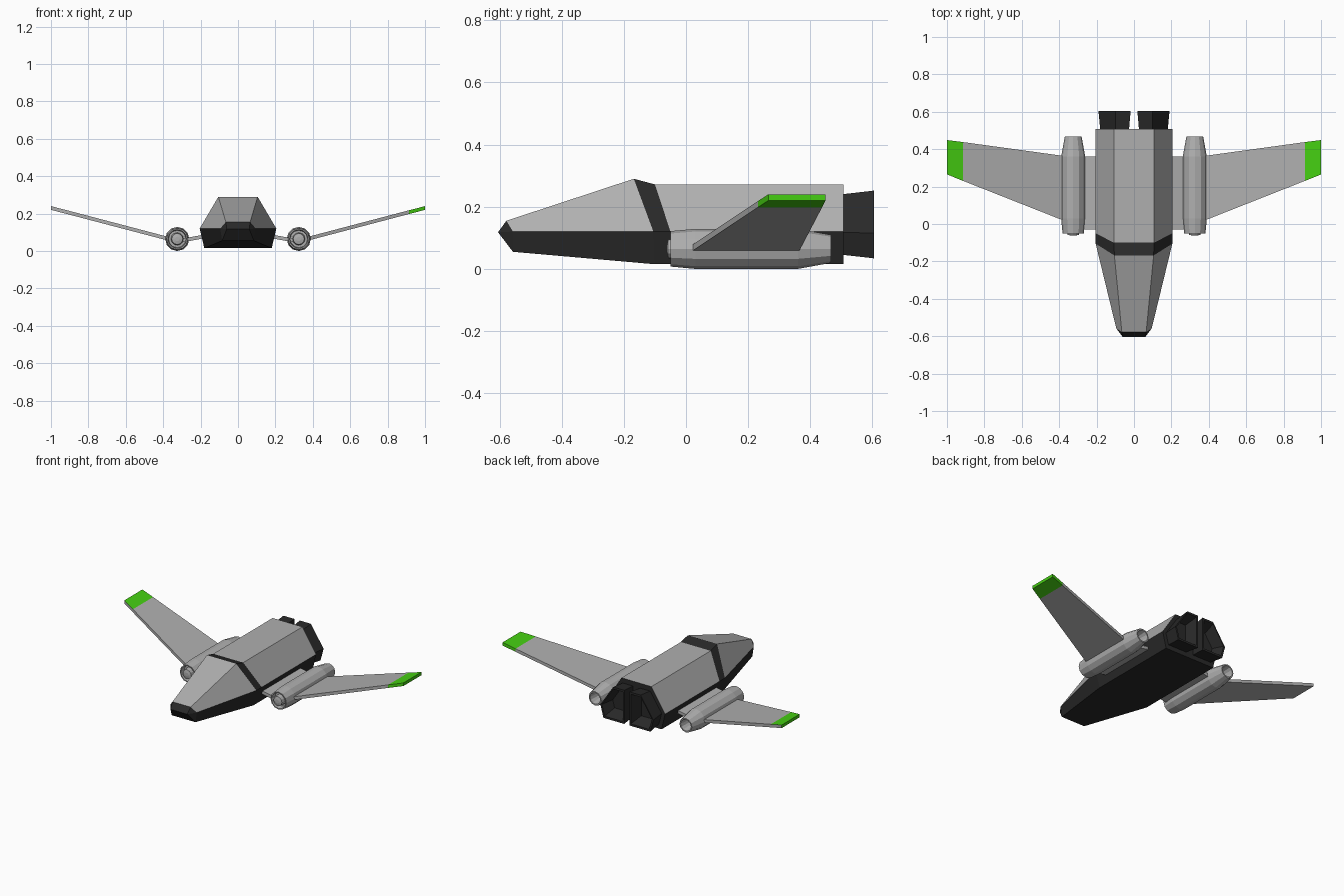
import bpy, bmesh, math

if "Cube" in bpy.data.objects:
    bpy.data.objects.remove(bpy.data.objects["Cube"])


def material(name, rgb):
    m = bpy.data.materials.new(name)
    m.diffuse_color = (*rgb, 1)
    m.use_nodes = True
    m.node_tree.nodes["Principled BSDF"].inputs["Base Color"].default_value = m.diffuse_color
    return m


GREY = material("hull_grey", (0.43, 0.43, 0.43))
DARK = material("dark_panel", (0.022, 0.022, 0.022))
GREEN = material("wing_tip_green", (0.06, 0.62, 0.006))


def finish(bm, name, mats):
    bmesh.ops.remove_doubles(bm, verts=bm.verts, dist=0.0005)
    bmesh.ops.recalc_face_normals(bm, faces=bm.faces)
    me = bpy.data.meshes.new(name)
    for m in mats:
        me.materials.append(m)
    bm.to_mesh(me)
    bm.free()
    ob = bpy.data.objects.new(name, me)
    bpy.context.collection.objects.link(ob)
    return ob


def loft(bm, rings, paint=None, cap_start=True, cap_end=True):
    """Join equal rings of points; paint(segment, side) gives the material slot."""
    vs = [[bm.verts.new(p) for p in r] for r in rings]
    n = len(vs[0])
    for i in range(len(vs) - 1):
        for j in range(n):
            k = (j + 1) % n
            f = bm.faces.new((vs[i][j], vs[i][k], vs[i + 1][k], vs[i + 1][j]))
            if paint:
                f.material_index = paint(i, j)
    if cap_start:
        bm.faces.new(vs[0])
    if cap_end:
        bm.faces.new(vs[-1])
    return vs


# Fuselage: six-sided sections, each given as (y, half width, z) for top, middle, bottom
def section(top, mid, bot):
    right = [(w, y, z) for y, w, z in (top, mid, bot)]
    return right + [(-x, y, z) for x, y, z in reversed(right)]


sections = [
    section((-.578, .065, .155), (-.557, .095, .12), (-.557, .085, .055)),
    section((-.168, .105, .29), (-.105, .205, .12), (-.10, .18, .015)),
    section((-.10, .107, .272), (-.05, .205, .12), (-.05, .18, .015)),
    section((.507, .107, .272), (.507, .205, .12), (.507, .18, .015)),
]
bm = bmesh.new()
# Sides 0, 4 and 5 are above the waist; segment 1 is the dark band
vs = loft(bm, sections, lambda i, j: 0 if j in (0, 4, 5) and i != 1 else 1, False, True)
tr, mr, br, bl, ml, tl = vs[0]
nr, nl = (bm.verts.new((s * .06, -.605, .118)) for s in (1, -1))
for f in ((tl, tr, nr, nl), (nl, nr, br, bl), (tr, mr, nr), (mr, br, nr),
          (tl, ml, nl), (ml, bl, nl)):
    bm.faces.new(f).material_index = 1
for f in bm.faces:
    if all(v.co.y > .5 for v in f.verts):
        f.material_index = 1
finish(bm, "fuselage", [GREY, DARK])

# Hollow rear thrusters following the hull outline
outline = [(.018, .252), (.098, .252), (.19, .115), (.168, .034), (.018, .034)]
for s, side in ((-1, "left"), (1, "right")):
    bm = bmesh.new()
    rings = []
    for y, k in ((.50, .89), (.605, 1), (.605, .88), (.53, .6)):
        rings.append([(s * (.10 + (x - .10) * k), y, .142 + (z - .142) * k) for x, z in outline])
    loft(bm, rings)
    finish(bm, side + "_thruster", [DARK])

# Turned engine pods with intake hub and hollow exhaust
profile = [(.012, -.062), (.03, -.058), (.034, -.02), (.046, -.02), (.05, -.05), (.057, -.05),
           (.0645, .03), (.0645, .36), (.045, .467), (.037, .467), (.028, .39)]
for s, side in ((-1, "left"), (1, "right")):
    bm = bmesh.new()
    rings = []
    for r, y in profile:
        rings.append([(s * .325 + r * math.sin(a * math.pi / 6), y,
                       .0645 + r * math.cos(a * math.pi / 6)) for a in range(12)])
    loft(bm, rings)
    finish(bm, side + "_engine_pod", [GREY])


# Wings: stations of (x, front y, back y, top z)
def wing(name, s, stations, tip):
    bm = bmesh.new()
    rings = [[(s * x, a, z), (s * x, b, z), (s * x, b, z - .02), (s * x, a, z - .02)]
             for x, a, b, z in stations]
    loft(bm, rings)
    bmesh.ops.recalc_face_normals(bm, faces=bm.faces)
    # Green tips; the left one is painted only on its top and end
    for f in bm.faces:
        if tip and abs(f.calc_center_median().x) > .92:
            if s > 0 or f.normal.z > .3 or abs(f.normal.x) > .7:
                f.material_index = 1
    finish(bm, name, [GREY, GREEN])


for s, side in ((-1, "left"), (1, "right")):
    wing(side + "_wing", s, [(.34, .004, .359, .067), (.915, .231, .438, .218),
                             (1.0, .265, .449, .24)], True)
    wing(side + "_wing_root", s, [(.17, -.03, .36, .09), (.30, -.03, .36, .066)], False)
